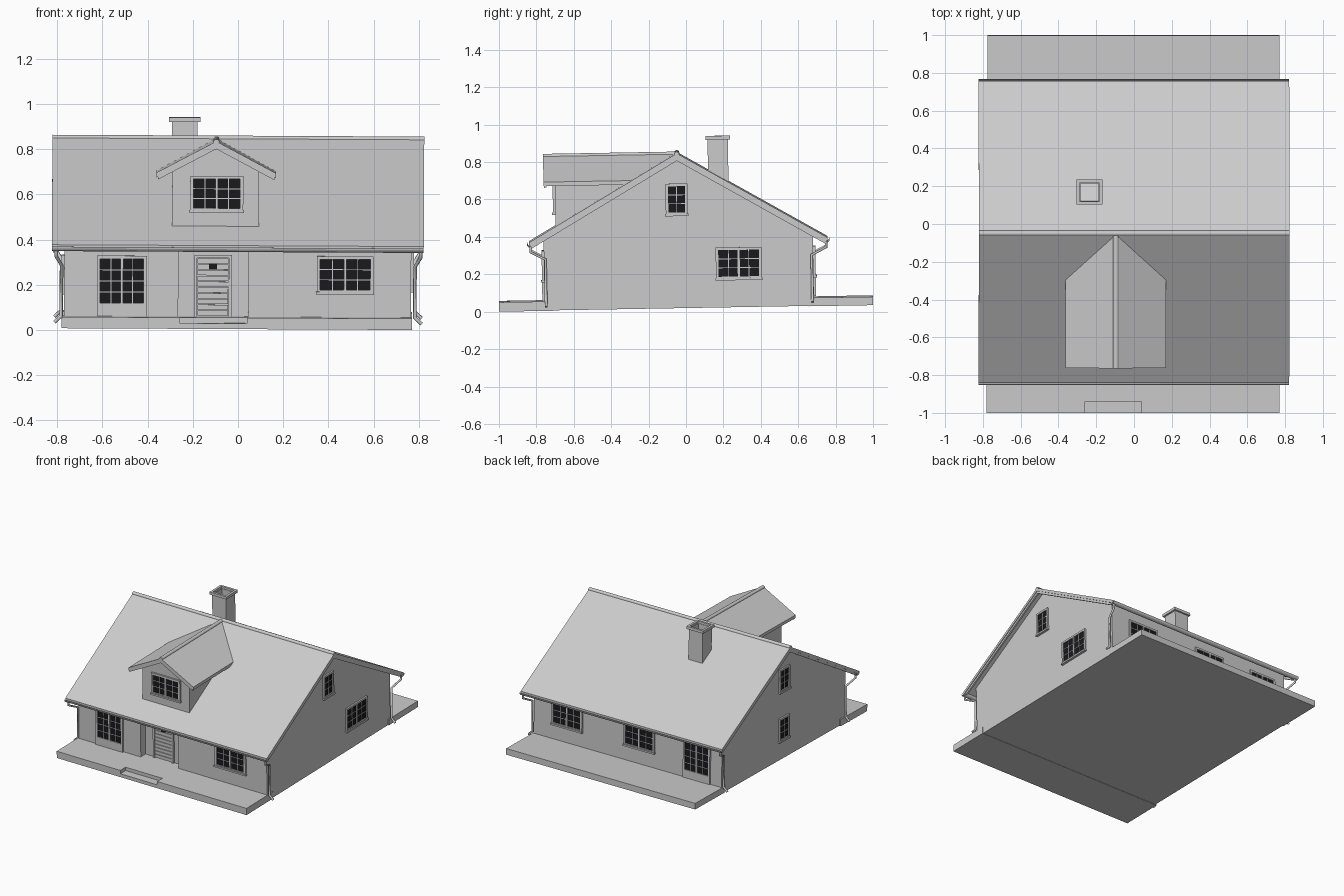
import bpy, bmesh, math
from mathutils import Matrix, Vector

if "Cube" in bpy.data.objects:
    bpy.data.objects.remove(bpy.data.objects["Cube"])

CY = -0.035                      # y of the main ridge
SLOPE, RIDGE = 0.581, 0.83       # main roof
DX, DSLOPE, DRIDGE = -0.10, 0.53, 0.826   # dormer roof

glass_mat = bpy.data.materials.new("dark_glass")
glass_mat.diffuse_color = (0.01, 0.01, 0.012, 1)
glass_mat.use_nodes = True
glass_mat.node_tree.nodes["Principled BSDF"].inputs["Base Color"].default_value = glass_mat.diffuse_color


def finish(name, bm, mat=None):
    bmesh.ops.recalc_face_normals(bm, faces=bm.faces)
    me = bpy.data.meshes.new(name)
    bm.to_mesh(me)
    bm.free()
    ob = bpy.data.objects.new(name, me)
    bpy.context.collection.objects.link(ob)
    if mat:
        me.materials.append(mat)
    return ob


def boxes(name, spans, turn=0, loc=(0, 0, 0), mat=None):
    """Join boxes given as (x0, x1, y0, y1, z0, z1), turned about z and moved."""
    bm = bmesh.new()
    for x0, x1, y0, y1, z0, z1 in spans:
        m = Matrix.Translation(((x0 + x1) / 2, (y0 + y1) / 2, (z0 + z1) / 2))
        bmesh.ops.create_cube(bm, size=1, matrix=m @ Matrix.Diagonal((x1 - x0, y1 - y0, z1 - z0, 1)))
    bm.transform(Matrix.Translation(loc) @ Matrix.Rotation(math.radians(turn), 4, 'Z'))
    return finish(name, bm, mat)


def prism(name, pts, axis, a, b):
    """Extrude a profile along x (points are y, z) or y (points are x, z)."""
    bm = bmesh.new()
    vs = [bm.verts.new((a, p, q) if axis == 'x' else (p, a, q)) for p, q in pts]
    f = bm.faces.new(vs)
    geo = bmesh.ops.extrude_face_region(bm, geom=[f])["geom"]
    move = Vector((b - a, 0, 0)) if axis == 'x' else Vector((0, b - a, 0))
    bmesh.ops.translate(bm, vec=move, verts=[g for g in geo if isinstance(g, bmesh.types.BMVert)])
    return finish(name, bm)


def chevron(c, half, top, slope, thick):
    e = top - half * slope
    return [(c - half, e), (c, top), (c + half, e), (c + half, e - thick), (c, top - thick), (c - half, e - thick)]


def gable(c, half, top, slope, bottom):
    e = top - half * slope
    return [(c - half, bottom), (c - half, e), (c, top), (c + half, e), (c + half, bottom)]


def arc(c, z, r, a0, a1, n=8):
    return [(c + r * math.cos(math.radians(a0 + (a1 - a0) * i / n)),
             z + r * math.sin(math.radians(a0 + (a1 - a0) * i / n))) for i in range(n + 1)]


def window(name, turn, loc, w, z0, z1, leaves=2, panel=0.0, sill=True):
    """Framed casement; built facing -y, then turned to its wall."""
    t, d = 0.014, 0.012
    h = w / 2
    bars = [(-h, h, -d, 0, z1 - t, z1), (-h, h, -d, 0, z0, z0 + t + panel),
            (-h, -h + t, -d, 0, z0, z1), (h - t, h, -d, 0, z0, z1)]
    if sill:
        bars.append((-h - 0.004, h + 0.004, -0.018, 0, z0 - 0.006, z0 + 0.006))
    lw, bottom = (w - 2 * t) / leaves, z0 + t + panel
    for i in range(leaves):
        x0 = -h + t + i * lw
        if i:
            bars.append((x0 - 0.006, x0 + 0.006, -d, 0, z0, z1))
        bars.append((x0 + lw / 2 - 0.002, x0 + lw / 2 + 0.002, -0.007, 0, bottom, z1 - t))
        rows = 4 if panel else 3
        for k in range(1, rows):
            z = bottom + (z1 - t - bottom) * k / rows
            bars.append((x0, x0 + lw, -0.007, 0, z - 0.002, z + 0.002))
    boxes(name + "_frame", bars, turn, loc)
    boxes(name + "_glass", [(-h + t / 2, h - t / 2, -0.005, 0.002, bottom - 0.004, z1 - t / 2)], turn, loc, glass_mat)


# house body with the recessed entrance
walls = prism("walls", gable(CY, 0.72, RIDGE - 0.021, SLOPE, 0.002), 'x', -0.77, 0.765)
recess = boxes("entrance_cutter", [(-0.265, 0.045, -0.9, -0.70, 0.05, 0.6)])
recess.hide_render = recess.hide_viewport = True
recess.display_type = 'WIRE'
cut = walls.modifiers.new("entrance", 'BOOLEAN')
cut.operation, cut.solver, cut.object = 'DIFFERENCE', 'EXACT', recess

# terraces, with the entrance step notched into the front one
prism("back_terrace", [(0.66, 0), (1.0, 0), (1.0, 0.045), (0.66, 0.045)], 'x', -0.775, 0.77)
boxes("front_terrace", [(-0.78, 0.77, -0.94, -0.69, 0, 0.05),
                        (-0.78, -0.26, -1.0, -0.94, 0, 0.05), (0.04, 0.77, -1.0, -0.94, 0, 0.05)])
boxes("entrance_step", [(-0.26, 0.04, -1.0, -0.94, 0, 0.025)])

# main roof, barge boards and ridge cap
prism("main_roof", chevron(CY, 0.798, RIDGE, SLOPE, 0.022), 'x', -0.825, 0.82)
for side, x in (("left", -0.82), ("right", 0.803)):
    prism(side + "_barge_board", chevron(CY, 0.79, RIDGE - 0.015, SLOPE, 0.025), 'x', x, x + 0.012)
prism("ridge_cap", arc(CY, RIDGE - 0.005, 0.014, 0, 180), 'x', -0.825, 0.82)

# gutters and downpipes
for face, s in (("front", -1), ("back", 1)):
    gy = CY + s * 0.79
    prism(face + "_gutter", arc(gy, 0.358, 0.02, 180, 360) + arc(gy, 0.358, 0.017, 360, 180), 'x', -0.825, 0.82)
    for side, k in (("left", -1), ("right", 1)):
        cu = bpy.data.curves.new(side + "_" + face + "_downpipe", 'CURVE')
        cu.dimensions, cu.bevel_depth, cu.bevel_resolution, cu.use_fill_caps = '3D', 0.008, 1, True
        path = [(0.806, gy, 0.345), (0.806, gy, 0.315), (0.782, CY + s * 0.712, 0.275),
                (0.782, CY + s * 0.712, 0.05), (0.812, CY + s * 0.712, 0.022)]
        sp = cu.splines.new('POLY')
        sp.points.add(len(path) - 1)
        for p, (x, y, z) in zip(sp.points, path):
            p.co = (k * x, y, z, 1)
        bpy.context.collection.objects.link(bpy.data.objects.new(cu.name, cu))

# dormer
prism("dormer_walls", gable(DX - 0.002, 0.192, DRIDGE - 0.021, DSLOPE, 0.44), 'y', -0.69, -0.06)
prism("dormer_roof", chevron(DX, 0.265, DRIDGE, DSLOPE, 0.022), 'y', -0.75, CY - 0.01)
prism("dormer_barge_board", chevron(DX, 0.258, DRIDGE - 0.012, DSLOPE, 0.022), 'y', -0.748, -0.735)
prism("dormer_ridge_cap", arc(DX, DRIDGE - 0.005, 0.014, 0, 180), 'y', -0.75, CY)

# hollow chimney and its cap
def square_ring(o, i, z0, z1, squash):
    return [(-o, o, -o * squash, -i * squash, z0, z1), (-o, o, i * squash, o * squash, z0, z1),
            (-o, -i, -i * squash, i * squash, z0, z1), (i, o, -i * squash, i * squash, z0, z1)]

boxes("chimney_shaft", square_ring(0.056, 0.048, 0.62, 0.9, 0.97), loc=(-0.24, 0.185, 0))
boxes("chimney_cap", square_ring(0.069, 0.052, 0.895, 0.915, 0.95), loc=(-0.24, 0.185, 0))

# windows: name, turn, wall position, width, z range
FRONT, BACK = CY - 0.72, CY + 0.72
window("front_window", 0, (0.473, FRONT, 0), 0.25, 0.157, 0.32)
window("terrace_door", 0, (-0.515, FRONT, 0), 0.22, 0.05, 0.318, panel=0.045, sill=False)
window("dormer_window", 0, (-0.097, -0.69, 0), 0.235, 0.515, 0.672)
window("right_upper_window", 90, (0.765, -0.04, 0), 0.118, 0.50, 0.668, leaves=1)
window("right_lower_window", 90, (0.765, 0.286, 0), 0.245, 0.152, 0.322)
window("left_upper_window", 270, (-0.77, -0.035, 0), 0.118, 0.50, 0.668, leaves=1)
window("left_lower_window", 270, (-0.77, -0.035, 0), 0.118, 0.14, 0.308, leaves=1)
window("back_window_a", 180, (0.49, BACK, 0), 0.25, 0.157, 0.32)
window("back_window_b", 180, (-0.10, BACK, 0), 0.25, 0.157, 0.32)
window("back_terrace_door", 180, (-0.57, BACK, 0), 0.22, 0.047, 0.318, panel=0.045, sill=False)

# planked front door with a small pane
at = (-0.112, -0.70, 0)
boxes("door_frame", [(-0.083, -0.07, -0.014, 0, 0.05, 0.322), (0.07, 0.083, -0.014, 0, 0.05, 0.322),
                     (-0.083, 0.083, -0.014, 0, 0.309, 0.322)], loc=at)
boxes("door_planks", [(-0.068, 0.068, -0.009, 0, 0.054 + i * 0.0255, 0.0765 + i * 0.0255) for i in range(10)], loc=at)
boxes("door_pane", [(-0.018, 0.018, -0.011, 0, 0.258, 0.284)], loc=at, mat=glass_mat)

# the whole model leans slightly, rising toward the back
lean = (Matrix.Translation((0, -1, 0.004)) @ Matrix.Rotation(0.0175, 4, 'X')
        @ Matrix.Rotation(0.005, 4, 'Y') @ Matrix.Translation((0, 1, 0)))
for ob in bpy.context.collection.objects:
    ob.matrix_world = lean
